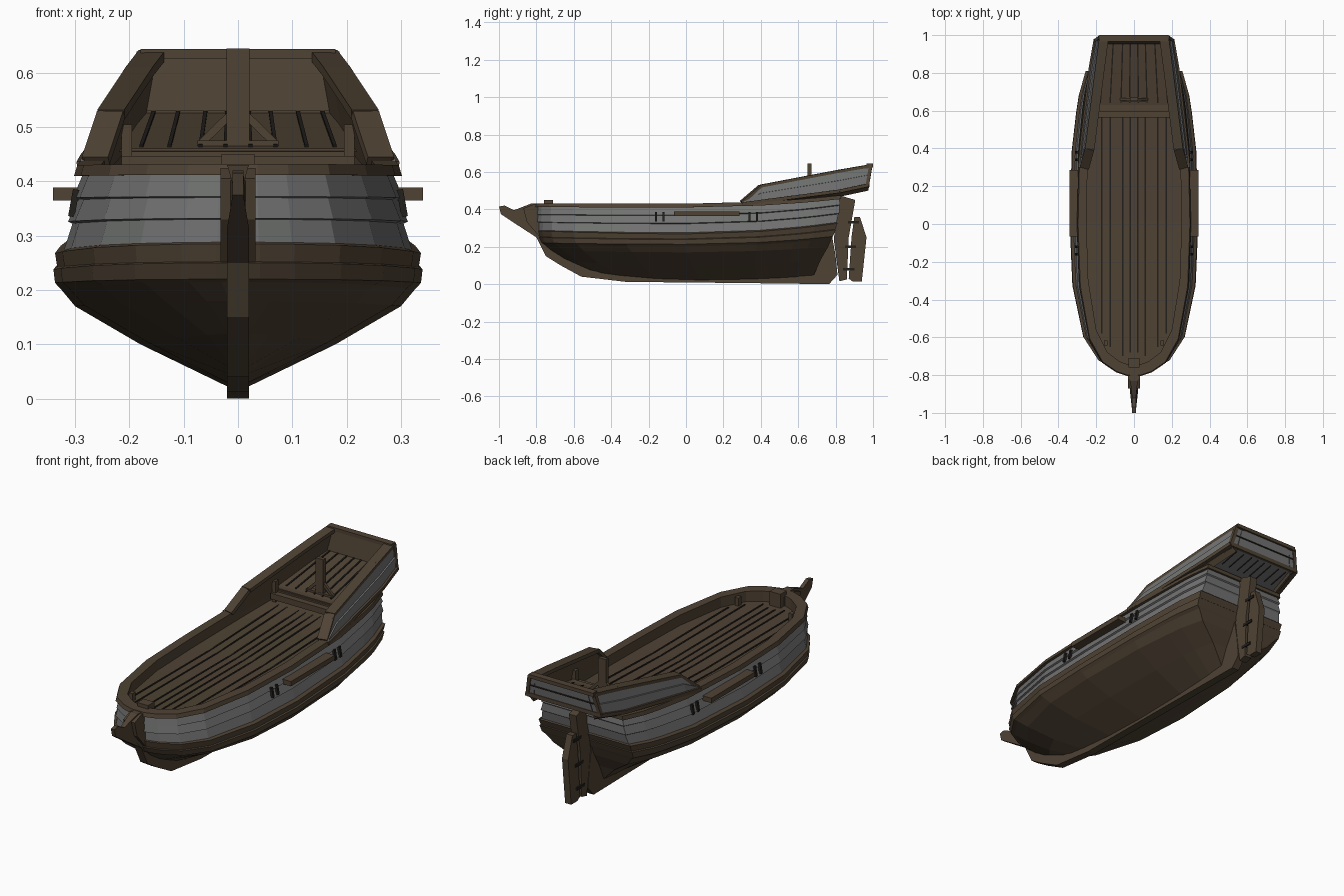
import bpy, bmesh, math
from mathutils import Vector

if "Cube" in bpy.data.objects:
    bpy.data.objects.remove(bpy.data.objects["Cube"])


def material(name, rgb):
    m = bpy.data.materials.new(name)
    m.diffuse_color = (*rgb, 1)
    m.use_nodes = True
    m.node_tree.nodes["Principled BSDF"].inputs["Base Color"].default_value = m.diffuse_color
    return m


BROWN = material("brown wood", (0.078, 0.055, 0.034))
GREY = material("weathered grey planks", (0.165, 0.17, 0.165))
DARK = material("dark seams and iron", (0.016, 0.014, 0.012))


def finish(name, bm, mats):
    bmesh.ops.recalc_face_normals(bm, faces=bm.faces)
    me = bpy.data.meshes.new(name)
    bm.to_mesh(me)
    bm.free()
    for m in mats:
        me.materials.append(m)
    ob = bpy.data.objects.new(name, me)
    bpy.context.collection.objects.link(ob)
    return ob


def beam(name, a, b, w, h, mat=BROWN):
    """Straight timber from a to b, w wide and h deep."""
    a, b = Vector(a), Vector(b)
    d = (b - a).normalized()
    ref = Vector((0, 1, 0)) if abs(d.z) > 0.9 else Vector((0, 0, 1))
    s = d.cross(ref).normalized()
    u = s.cross(d)
    bm = bmesh.new()
    rings = [[bm.verts.new(p + s * i * w / 2 + u * j * h / 2)
              for i, j in ((-1, -1), (1, -1), (1, 1), (-1, 1))] for p in (a, b)]
    for r in rings:
        bm.faces.new(r)
    for k in range(4):
        n = (k + 1) % 4
        bm.faces.new((rings[0][k], rings[0][n], rings[1][n], rings[1][k]))
    return finish(name, bm, [mat])


def pair(name, a, b, w, h, mat=BROWN):
    for s, side in ((1, "left"), (-1, "right")):
        beam(f"{name}_{side}", (a[0] * s, *a[1:]), (b[0] * s, *b[1:]), w, h, mat)


def plate(name, pts, half, taper_before=None):
    """Side profile (y, z) extruded across x."""
    bm = bmesh.new()
    rings = []
    for s in (1, -1):
        ring = []
        for y, z in pts:
            k = 0.5 if taper_before and y < taper_before else 1
            ring.append(bm.verts.new((s * half * k, y, z)))
        rings.append(ring)
        bm.faces.new(ring)
    for k in range(len(pts)):
        n = (k + 1) % len(pts)
        bm.faces.new((rings[0][k], rings[0][n], rings[1][n], rings[1][k]))
    return finish(name, bm, [BROWN])


# Hull: fullness along the length, then levels from keel up over the rail to the deck
T = (0, .012, .043, .118, .29, .49, .74, .87, .925, 1)
F = (.12, .31, .56, .79, .96, 1, .97, .90, .86, .76)
# half width, z bow, z middle, z stern, y front, y back, sharpness, grey above
LEVELS = [
    (.015, .06, .02, .04, -.50, .68, 1, 0),
    (.18, .12, .10, .13, -.63, .72, 2.0, 0),
    (.30, .18, .17, .20, -.72, .76, 1.4, 0),
    (.325, .215, .20, .245, -.76, .78, 1.1, 0),
    (.337, .22, .213, .255, -.77, .785, 1, 0),
    (.34, .25, .238, .29, -.785, .80, 1, 0),
    (.333, .252, .242, .293, -.78, .797, 1, 0),
    (.337, .285, .268, .325, -.79, .81, 1, 0),
    (.32, .288, .275, .33, -.785, .805, 1, 1),
    (.305, .33, .322, .375, -.785, .815, 1, 1),
    (.313, .332, .326, .38, -.795, .82, 1, 1),
    (.296, .37, .366, .42, -.79, .82, 1, 1),
    (.304, .372, .37, .425, -.795, .825, 1, 1),
    (.287, .412, .41, .455, -.79, .82, 1, 0),
    (.302, .412, .41, .455, -.805, .83, 1, 0),
    (.296, .432, .43, .475, -.80, .83, 1, 0),
    (.252, .432, .43, .475, -.745, .79, 1, 0),
    (.252, .38, .378, .42, -.745, .79, 1, 0),
]
bm = bmesh.new()
sides = {}
for s in (1, -1):
    grid = []
    for w, zb, zm, zs, y0, y1, p, g in LEVELS:
        row = []
        for t, f in zip(T, F):
            k = 2 * t - 1
            z = zm + ((zb if k < 0 else zs) - zm) * k * k
            row.append(bm.verts.new((s * w * f ** p, y0 + (y1 - y0) * t, z)))
        grid.append(row)
    for i in range(len(LEVELS) - 1):
        for j in range(len(T) - 1):
            fc = bm.faces.new((grid[i][j], grid[i][j + 1], grid[i + 1][j + 1], grid[i + 1][j]))
            fc.material_index = LEVELS[i][7]
    sides[s] = grid
L, R = sides[1], sides[-1]
for i in range(len(LEVELS) - 1):          # bow and stern closures
    for j in (0, -1):
        fc = bm.faces.new((L[i][j], R[i][j], R[i + 1][j], L[i + 1][j]))
        fc.material_index = LEVELS[i][7]
for i in (0, -1):                         # bottom and deck
    for j in range(len(T) - 1):
        bm.faces.new((L[i][j], R[i][j], R[i][j + 1], L[i][j + 1]))
finish("hull", bm, [BROWN, GREY])

# Deck seams
for x, y0 in ((.02, -.68), (.06, -.7), (.125, -.65), (.17, -.58)):
    pair("deck_seam_fore", (x, y0, .381), (x, .02, .379), .007, .004, DARK)
    pair("deck_seam_aft", (x, .02, .379), (x, .57, .398), .007, .004, DARK)

# Keel, stem, beak and skeg in one profile
plate("keel_and_stem", [
    (-1, .415), (-.97, .42), (-.92, .395), (-.83, .43), (-.77, .43), (-.75, .25),
    (-.60, .13), (-.3, .05), (.64, .05), (.72, .2), (.775, .29), (.80, .15),
    (.81, .05), (.765, .0), (.3, .006), (-.32, .012), (-.56, .04), (-.67, .10),
    (-.75, .15), (-.80, .25), (-.9, .315), (-.99, .375)], .02, -.9)
plate("stem_cheeks", [(-.87, .405), (-.82, .425), (-.74, .425), (-.74, .2),
                      (-.78, .25), (-.85, .33)], .032)

# Rudder
plate("stern_post", [(.82, .015), (.86, .025), (.87, .25), (.905, .45), (.82, .475),
                     (.80, .32), (.79, .24)], .02)
plate("rudder_blade", [(.87, .03), (.89, .015), (.94, .015), (.965, .25), (.93, .36),
                       (.90, .36), (.885, .25)], .017)
for z, y in ((.08, .87), (.2, .88), (.33, .895)):
    beam("rudder_hinge", (0, y - .03, z), (0, y + .03, z), .046, .014, DARK)

# Stern castle: stations of (y, x, z) along the bottom and top edges
BOT = [(.30, .288, .428), (.40, .28, .442), (.82, .232, .497), (.975, .205, .53)]
TOP = [(.30, .284, .445), (.40, .256, .53), (.82, .203, .61), (.995, .18, .64)]
bm = bmesh.new()
for s in (1, -1):
    outer, inner = [], []
    for (by, bx, bz), (ty, tx, tz) in zip(BOT, TOP):
        prof = [(0, 0), (.5, .005), (.51, -.002), (1, 0)]     # lapped planks
        outer.append([bm.verts.new((s * (bx + (tx - bx) * k + o), by + (ty - by) * k,
                                    bz + (tz - bz) * k)) for k, o in prof])
        inner.append([bm.verts.new((s * (bx - .035), by, bz - .03)),
                      bm.verts.new((s * (tx - .035), ty, tz))])
    for i in range(3):
        for k in range(3):
            f = bm.faces.new((outer[i][k], outer[i + 1][k], outer[i + 1][k + 1], outer[i][k + 1]))
            f.material_index = 1
        bm.faces.new((inner[i][0], inner[i + 1][0], inner[i + 1][1], inner[i][1]))
        bm.faces.new((outer[i][3], outer[i + 1][3], inner[i + 1][1], inner[i][1]))
        bm.faces.new((outer[i][0], outer[i + 1][0], inner[i + 1][0], inner[i][0]))
finish("castle_sides", bm, [BROWN, GREY])
for i in range(3):
    (by, bx, bz), (cy, cx, cz) = BOT[i], BOT[i + 1]
    pair("castle_lower_trim", (bx - .005, by, bz), (cx - .005, cy, cz), .028, .018)
    (by, bx, bz), (cy, cx, cz) = TOP[i], TOP[i + 1]
    pair("castle_rail", (bx - .022, by, bz - .007), (cx - .022, cy, cz - .007), .05, .018)
pair("castle_corner_post", (.202, .97, .53), (.178, .988, .636), .018, .018)

# Castle transom: grey outside, brown inside
bm = bmesh.new()
for y, m in ((0, 1), (-.022, 0)):
    q = [bm.verts.new((x, yy + y, z)) for x, yy, z in
         ((-.205, .975, .53), (.205, .975, .53), (.18, .993, .637), (-.18, .993, .637))]
    bm.faces.new(q).material_index = m
finish("castle_transom", bm, [BROWN, GREY])
beam("transom_top_rail", (-.18, .983, .635), (.18, .983, .635), .034, .018)
beam("transom_lower_trim", (-.205, .968, .53), (.205, .968, .53), .024, .02)
beam("transom_middle_strake", (-.193, .984, .584), (.193, .984, .584), .008, .006, DARK)

# Poop deck (brown top, grey underside) with seams
for name, dz, y0, mat in (("poop_deck", 0, .6, BROWN), ("poop_underside", -.012, .78, GREY)):
    bm = bmesh.new()
    z0 = .455 + (y0 - .6) * .2 + dz
    w0 = .235 if y0 < .7 else .222
    bm.faces.new([bm.verts.new(v) for v in ((-w0, y0, z0), (w0, y0, z0),
                                            (.195, .97, .529 + dz), (-.195, .97, .529 + dz))])
    finish(name, bm, [mat])
for x in (.02, .06, .11, .155):
    pair("poop_seam", (x * 1.15, .64, .465), (x, .96, .529), .007, .004, DARK)
    pair("underside_seam", (x, .85, .491), (x, .96, .513), .004, .004, DARK)

# Break of the poop: step beams, knees and filler below
beam("poop_step_front", (-.215, .58, .432), (.215, .58, .432), .03, .03)
beam("poop_step_back", (-.21, .625, .45), (.21, .625, .45), .045, .022)
beam("poop_bulkhead", (-.215, .605, .425), (.215, .605, .425), .02, .06)
pair("poop_knee", (.205, .59, .40), (.205, .59, .505), .02, .025)

# Boom crutch with braces
beam("crutch_post", (0, .66, .45), (0, .66, .645), .042, .02)
beam("crutch_foot", (-.075, .66, .468), (.075, .66, .468), .022, .014)
pair("crutch_brace", (.07, .66, .468), (.012, .66, .525), .014, .014)

# Side channels with iron straps
pair("channel", (.312, -.065, .377), (.312, .285, .377), .058, .024)
for y in (-.16, -.12, .34, .38):
    pair("iron_strap", (.307, y, .335), (.298, y, .385), .012, .012, DARK)

# Bow fittings
beam("bow_bitt", (0, -.735, .38), (0, -.735, .45), .06, .05)
pair("bow_cleat", (.15, -.63, .38), (.15, -.63, .42), .02, .025)
